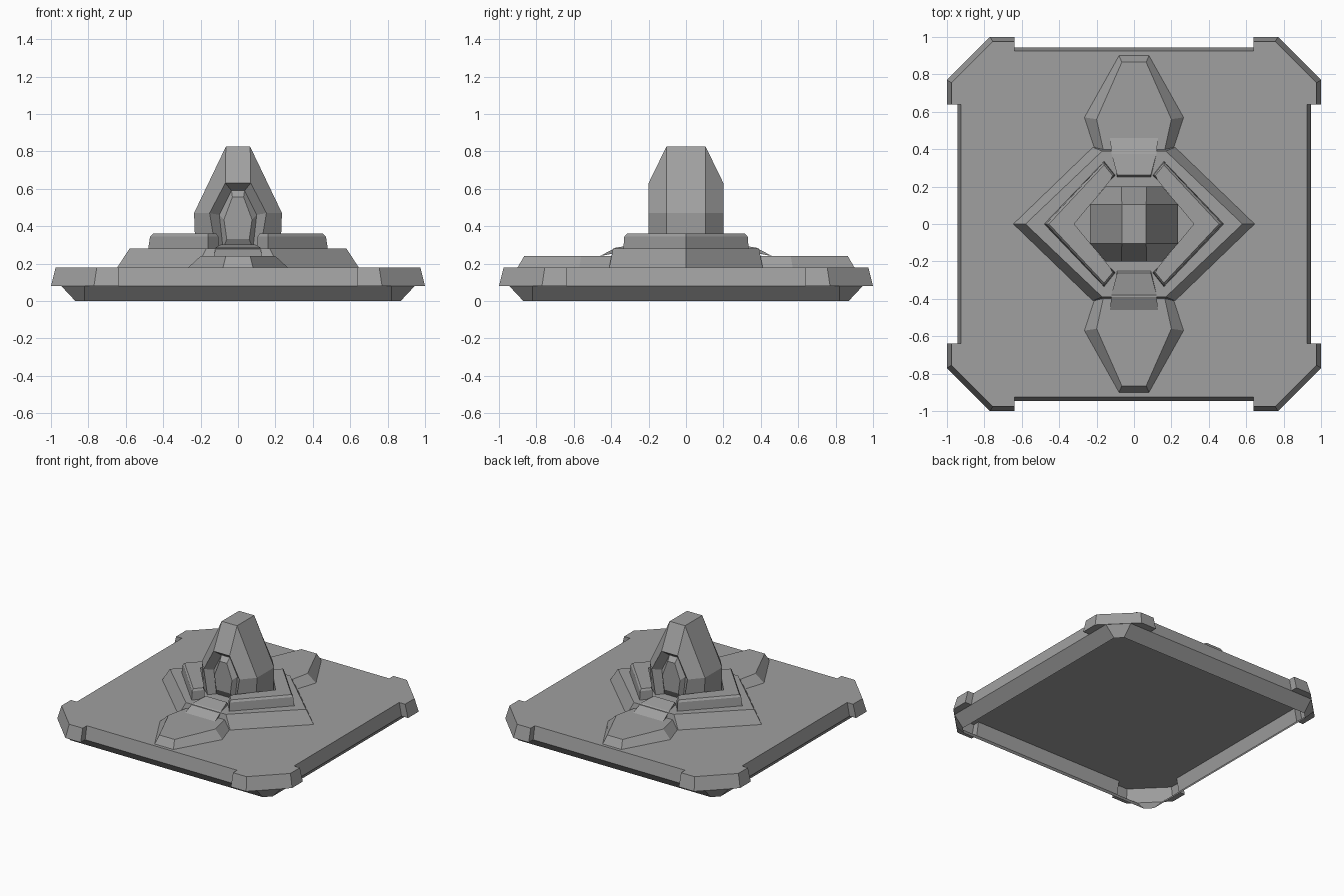
import bpy, bmesh

if "Cube" in bpy.data.objects:
    bpy.data.objects.remove(bpy.data.objects["Cube"])

# Dark grey stone for every part
stone = bpy.data.materials.new("dark_stone")
stone.diffuse_color = (0.35, 0.35, 0.35, 1)
stone.use_nodes = True
stone.node_tree.nodes["Principled BSDF"].inputs["Base Color"].default_value = stone.diffuse_color


def loft(name, rings, start_cap=True):
    """Skin a list of equal-length closed rings and cap the ends."""
    bm = bmesh.new()
    loops = [[bm.verts.new(p) for p in r] for r in rings]
    n = len(loops[0])
    for a, b in zip(loops, loops[1:]):
        for i in range(n):
            j = (i + 1) % n
            bm.faces.new((a[i], a[j], b[j], b[i]))
    if start_cap:
        bm.faces.new(loops[0][::-1])
    bm.faces.new(loops[-1])
    bmesh.ops.remove_doubles(bm, verts=bm.verts, dist=0.0005)
    bmesh.ops.recalc_face_normals(bm, faces=bm.faces)
    me = bpy.data.meshes.new(name)
    bm.to_mesh(me)
    bm.free()
    me.materials.append(stone)
    ob = bpy.data.objects.new(name, me)
    bpy.context.collection.objects.link(ob)
    return ob


def four_way(quarter, z):
    """Mirror a +x+y quarter outline into a full closed outline at height z."""
    q = list(quarter)
    full = (q + [(-x, y) for x, y in q[::-1]] + [(-x, -y) for x, y in q]
            + [(x, -y) for x, y in q[::-1]])
    out = []
    for x, y in full:
        if not out or (x, y) != out[-1][:2]:
            out.append((x, y, z))
    if out[0] == out[-1]:
        out.pop()
    return out


def mirror_x(half, z):
    return [(x, y, z) for x, y in half] + [(-x, y, z) for x, y in half[::-1]]


def section(half, y):
    """Upright mirrored outline at depth y."""
    return [(x, y, z) for x, z in half] + [(-x, y, z) for x, z in half[::-1]]


def plate(edge, corner, cut):
    return [(edge, 0.64), (corner, 0.64), (corner, cut),
            (cut, corner), (0.64, corner), (0.64, edge)]


def skirt(edge, cut):
    return [(edge, 0.64), (edge, 0.66), (edge, cut),
            (cut, edge), (0.66, edge), (0.64, edge)]


# Base: hollow tapered skirt, flange and plate with projecting corners
loft("base_plate", [four_way(skirt(0.87, 0.82), 0),
                    four_way(skirt(0.945, 0.822), 0.08),
                    four_way(plate(0.945, 1.0, 0.77), 0.08),
                    four_way(plate(0.925, 0.975, 0.755), 0.18)],
     start_cap=False)

# Lower truncated diamond tier
loft("lower_tier", [four_way([(0.645, 0), (0.22, 0.41)], 0.18),
                    four_way([(0.58, 0), (0.17, 0.39)], 0.28)],
     start_cap=False)

for s, side in ((-1, "front"), (1, "back")):
    # Pointed walkway slab
    low = [(0.21, 0.38), (0.21, 0.4), (0.265, 0.57), (0.08, 0.9)]
    top = [(0.165, 0.38), (0.165, 0.4), (0.2, 0.56), (0.065, 0.865)]
    loft(side + "_walkway", [mirror_x([(x, s * y) for x, y in low], 0.18),
                             mirror_x([(x, s * y) for x, y in top], 0.24)],
         start_cap=False)
    # Ramp step leading to a low sill in front of the tower
    step = [(0.09, 0.25, 0.28), (0.09, 0.262, 0.303),
            (0.12, 0.375, 0.285), (0.128, 0.46, 0.24)]
    loft(side + "_step", [[(-x, s * y, z) for x, y, z in step],
                          [(x, s * y, z) for x, y, z in step]])
    # Raised panel inside the recess
    loft(side + "_panel", [
        section([(0.08, 0.28), (0.1, 0.46), (0.035, 0.59)], s * 0.15),
        section([(0.06, 0.33), (0.075, 0.435), (0.03, 0.555)], s * 0.18)],
        start_cap=False)

# Upper tier: a V-shaped wall on each side of the tower
for s, side in ((-1, "left"), (1, "right")):
    def wall(half, z):
        pts = half + [(x, -y) for x, y in half[-2:0:-1]]
        return [(s * x, y, z) for x, y in pts]
    outer = [(0.48, 0), (0.16, 0.335), (0.1, 0.26), (0.125, 0.235), (0.32, 0)]
    mid = [(0.47, 0), (0.16, 0.33), (0.105, 0.26), (0.125, 0.235), (0.32, 0)]
    lid = [(0.455, 0), (0.16, 0.315), (0.115, 0.26), (0.125, 0.235), (0.32, 0)]
    loft(side + "_upper_wall", [wall(outer, 0.28), wall(mid, 0.345),
                                wall(lid, 0.36)], start_cap=False)

# Faceted tower with a bevelled recess front and back
recess = [(0.08, 0.28), (0.1, 0.46), (0.035, 0.59)]
face = [(0.12, 0.28), (0.152, 0.47), (0.068, 0.63)]
core = [(0.228, 0.28), (0.235, 0.47), (0.065, 0.825)]
loft("tower", [section(recess, -0.15), section(face, -0.2),
               section(core, -0.105), section(core, 0.105),
               section(face, 0.2), section(recess, 0.15)])
